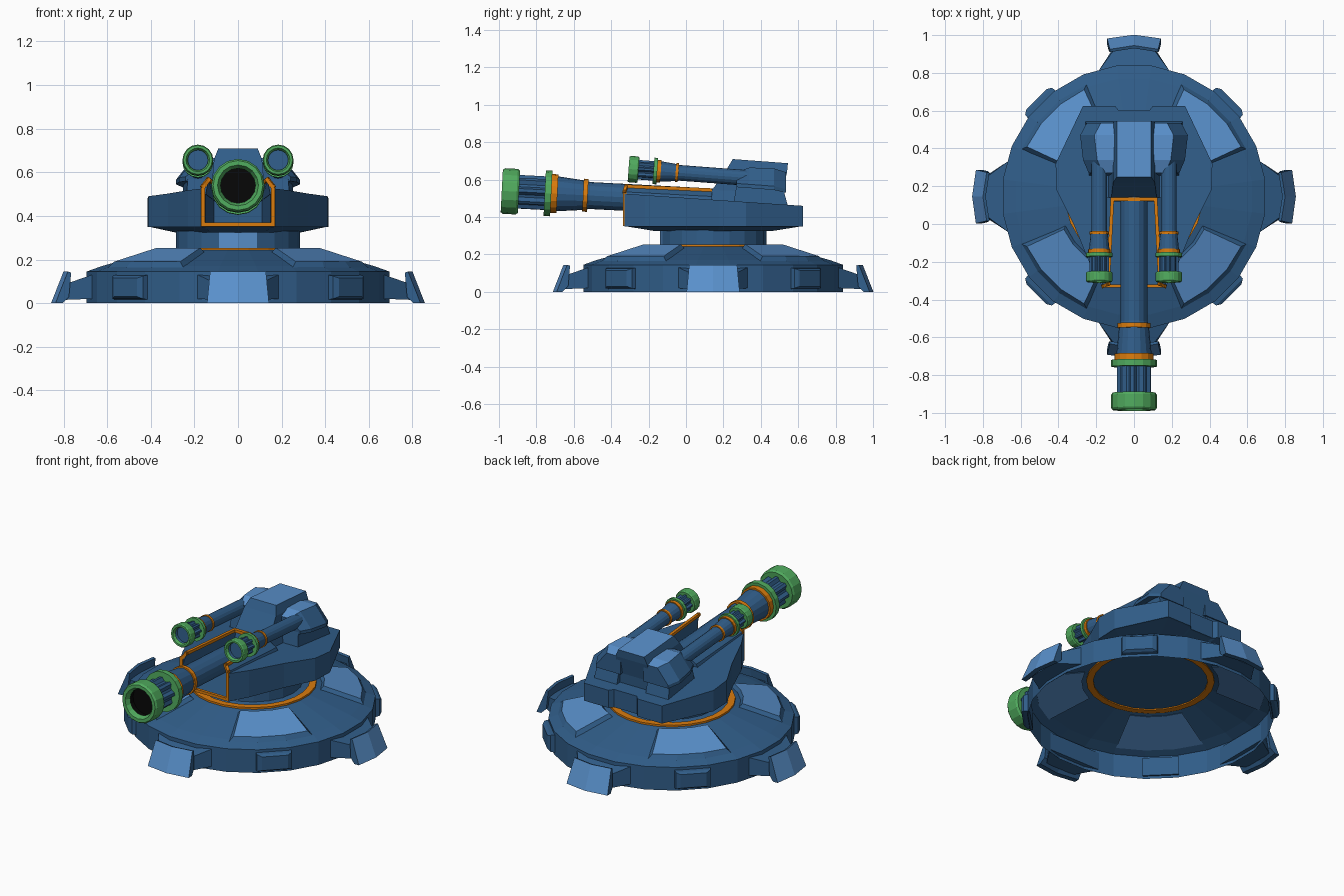
import bpy, bmesh, math
from mathutils import Matrix, Vector

if "Cube" in bpy.data.objects:
    bpy.data.objects.remove(bpy.data.objects["Cube"])


def material(name, rgb):
    m = bpy.data.materials.new(name)
    m.diffuse_color = (*rgb, 1)
    m.use_nodes = True
    m.node_tree.nodes["Principled BSDF"].inputs["Base Color"].default_value = m.diffuse_color
    return m


BLUE = material("steel_blue", (0.03, 0.11, 0.25))
LIGHT = material("light_blue", (0.10, 0.28, 0.60))
GREEN = material("green", (0.08, 0.40, 0.11))
ORANGE = material("orange", (0.70, 0.20, 0.004))
BLACK = material("black", (0.002, 0.002, 0.002))
CY = 0.145  # centre of the round base along y


def loft(name, rings, mat=BLUE, caps=True, mtx=Matrix(), accent=None, rule=None):
    """Skin a stack of point rings; faces whose normal passes the rule get the accent."""
    bm = bmesh.new()
    vr = [[bm.verts.new(p) for p in r] for r in rings]
    n = len(rings[0])
    for a, b in zip(vr, vr[1:]):
        for i in range(n):
            j = (i + 1) % n
            bm.faces.new((a[i], a[j], b[j], b[i]))
    if caps:
        bm.faces.new(vr[0][::-1])
        bm.faces.new(vr[-1])
    bm.transform(mtx)
    bmesh.ops.remove_doubles(bm, verts=bm.verts, dist=1e-5)
    bmesh.ops.recalc_face_normals(bm, faces=bm.faces)
    bm.normal_update()
    me = bpy.data.meshes.new(name)
    me.materials.append(mat)
    if accent:
        me.materials.append(accent)
        for f in bm.faces:
            f.material_index = int(rule(f.normal))
    bm.to_mesh(me)
    bm.free()
    ob = bpy.data.objects.new(name, me)
    bpy.context.collection.objects.link(ob)
    return ob


def lathe(name, profile, segs, mat=BLUE, caps=False, mtx=Matrix(), flute=1.0, turn=0.0, **kw):
    rings = []
    for r, z in profile:
        ring = []
        for i in range(segs):
            a = math.radians(turn) + math.tau * i / segs
            q = r * (flute if i % 4 > 1 else 1)
            ring.append((q * math.cos(a), q * math.sin(a), z))
        rings.append(ring)
    return loft(name, rings, mat, caps, mtx, **kw)


def bar(name, p, q, w, mat):
    p, q = Vector(p), Vector(q)
    d = q - p
    m = Matrix.Translation(p) @ d.to_track_quat('Z', 'Y').to_matrix().to_4x4()
    sq = [(-w, -w), (w, -w), (w, w), (-w, w)]
    loft(name, [[(x, y, z) for x, y in sq] for z in (-w, d.length + w)], mat, True, m)


def polar(r, deg, z):
    a = math.radians(deg)
    return (r * math.cos(a), r * math.sin(a), z)


BASE = Matrix.Translation((0, CY, 0))

# Round base shell, open below, with an orange bearing ring and the neck
lathe("base_shell", [(.70, 0), (.70, .145), (.63, .17), (.35, .247)], 24, mtx=BASE, turn=7.5)
lathe("bearing_ring", [(.365, .236), (.365, .254), (.325, .254), (.325, .236), (.365, .236)],
      24, ORANGE, mtx=BASE, turn=7.5)
lathe("turret_neck", [(.335, .243), (.285, .252), (.285, .33)], 20, caps=True, mtx=BASE,
      accent=LIGHT, rule=lambda n: n.y < -.95)

for k in range(4):
    turn = BASE @ Matrix.Rotation(k * math.pi / 2, 4, 'Z')

    # Raised wedge panels on the sloping deck
    def panel_ring(ri, zi, ro, zo, a0, a1):
        angs = [a0 + (a1 - a0) * t / 3 for t in range(4)]
        return [polar(ro, a, zo) for a in angs] + [polar(ri, a, zi) for a in angs[::-1]]
    loft("deck_panel", [panel_ring(.39, .229, .65, .158, 22.5, 67.5),
                        panel_ring(.41, .254, .625, .191, 25, 65)],
         BLUE, True, turn, accent=LIGHT, rule=lambda n: abs(n.z) > .9)

    # Small bevelled hatches on the rim
    def hatch(x, w, z0, z1):
        return [(x, -w, z0), (x, w, z0), (x, w, z1), (x, -w, z1)]
    loft("rim_hatch", [hatch(.68, .105, .015, .13), hatch(.715, .10, .02, .125),
                       hatch(.73, .075, .03, .115)],
         BLUE, True, turn @ Matrix.Rotation(math.pi / 4, 4, 'Z'))

    # Feet: flared arm and tilted toe plate, curved slightly outward
    loft("foot_arm", [[(.67, -.185, .02), (.67, .185, .02), (.67, .185, .13), (.67, -.185, .13)],
                      [(.80, -.10, .015), (.80, .10, .015), (.785, .10, .09), (.785, -.10, .09)]],
         BLUE, True, turn)
    rings = []
    for s in (-1, 0, 1):
        c = -.02 * abs(s)
        rings.append([(.857 + c, .142 * s, 0), (.80 + c, .128 * s, .145),
                      (.785 + c, .128 * s, .14), (.795 + c, .135 * s, .03), (.825 + c, .142 * s, 0)])
    loft("foot_toe", rings, BLUE, True, turn, accent=LIGHT,
         rule=lambda n: n.z > .2 and math.hypot(n.x, n.y) > .8)

# Turret body: outline with a gun slot at the front and a sloping top
half = [(.17, -.33), (.23, -.22), (.32, 0), (.41, .18), (.415, .32), (.27, .625), (.10, .625), (.08, .60)]
outline = half + [(-x, y) for x, y in half[::-1]]
slotted = outline + [(-.15, -.33), (-.11, .13), (.11, .13), (.15, -.33)]


def top_z(y):
    return .525 - .068 * (y + .33)


loft("turret_body", [[(x, y, .35) for x, y in slotted], [(x, y, top_z(y)) for x, y in slotted]])
loft("turret_underside", [[(x * .7, CY + (y - CY) * .65, .325) for x, y in outline],
                          [(x, y, .352) for x, y in outline]])

# Slot cheeks and orange frame around the gun slot
for s in (-1, 1):
    loft("slot_cheek", [[(s * .148, -.33, .50), (s * .172, -.33, .50), (s * .165, -.33, .535),
                         (s * .135, -.32, .565)],
                        [(s * .108, .14, .47), (s * .19, .14, .47), (s * .17, .14, .51),
                         (s * .112, .14, .54)]])
    pts = [(0, -.328, .36), (s * .16, -.328, .36), (s * .16, -.328, .535), (s * .137, -.318, .565),
           (s * .115, .13, .545), (0, .13, .545)]
    for p, q in zip(pts, pts[1:]):
        bar("slot_frame", p, q, .009, ORANGE)


# Upper housing with a centre block and two side wings
def slab(w, y0, z0, y1, z1):
    return [(-w, y0, z0), (w, y0, z0), (w, y1, z1), (-w, y1, z1)]


loft("housing_centre", [slab(.14, .12, .47, .51, .45), slab(.12, .14, .545, .515, .53),
                        slab(.11, .22, .66, .54, .64), slab(.09, .25, .71, .545, .688)],
     accent=LIGHT, rule=lambda n: n.z > .9)
for s in (-1, 1):
    def wing(y, w, zb, zt):
        return [(s * .08, y, zb), (s * w, y, zb), (s * w, y, zb + .02),
                (s * (w - .075), y, zt), (s * .08, y, zt)]
    loft("housing_wing", [wing(.27, .24, .56, .64), wing(.34, .27, .555, .665),
                          wing(.47, .285, .545, .66), wing(.535, .25, .53, .64)],
         accent=LIGHT, rule=lambda n: n.z > .9)
    loft("wing_support", [[(s * .10, .25, .45), (s * .24, .25, .45), (s * .26, .55, .44), (s * .10, .55, .44)],
                          [(s * .10, .27, .57), (s * .23, .27, .57), (s * .25, .52, .55), (s * .10, .52, .55)]])


# Guns: one design used at two sizes, drawn backwards from the muzzle
def gun(name, pos, tilt, size, bore):
    m = (Matrix.Translation(pos) @ Matrix.Rotation(math.radians(90 - tilt), 4, 'X')
         @ Matrix.Scale(size, 4))
    lathe(name + "_muzzle", [(.08, -.03), (.094, 0), (.114, 0), (.122, -.012), (.122, -.08),
                             (.114, -.092), (.07, -.092)], 16, GREEN, mtx=m)
    lathe(name + "_bore", [(.095, -.002), (.088, -.07), (.0, -.07)], 16, bore, mtx=m)
    lathe(name + "_fluted_core", [(.09, -.085), (.09, -.24)], 32, mtx=m, flute=.8)
    lathe(name + "_collar", [(.07, -.23), (.122, -.23), (.122, -.265), (.07, -.265)], 16, GREEN, mtx=m)
    lathe(name + "_rear_band", [(.07, -.265), (.104, -.265), (.104, -.298), (.07, -.298)],
          16, ORANGE, mtx=m)
    lathe(name + "_thin_band", [(.07, -.435), (.088, -.435), (.088, -.46), (.07, -.46)],
          16, ORANGE, mtx=m)
    lathe(name + "_barrel", [(.094, -.29), (.078, -.45), (.072, -.47), (.072, -1.14)],
          16, caps=True, mtx=m)


gun("main_gun", (0, -.985, .54), 3, 1.0, BLACK)
for s in (-1, 1):
    gun("side_gun", (s * .184, -.307, .657), 4.3, .58, BLUE)
